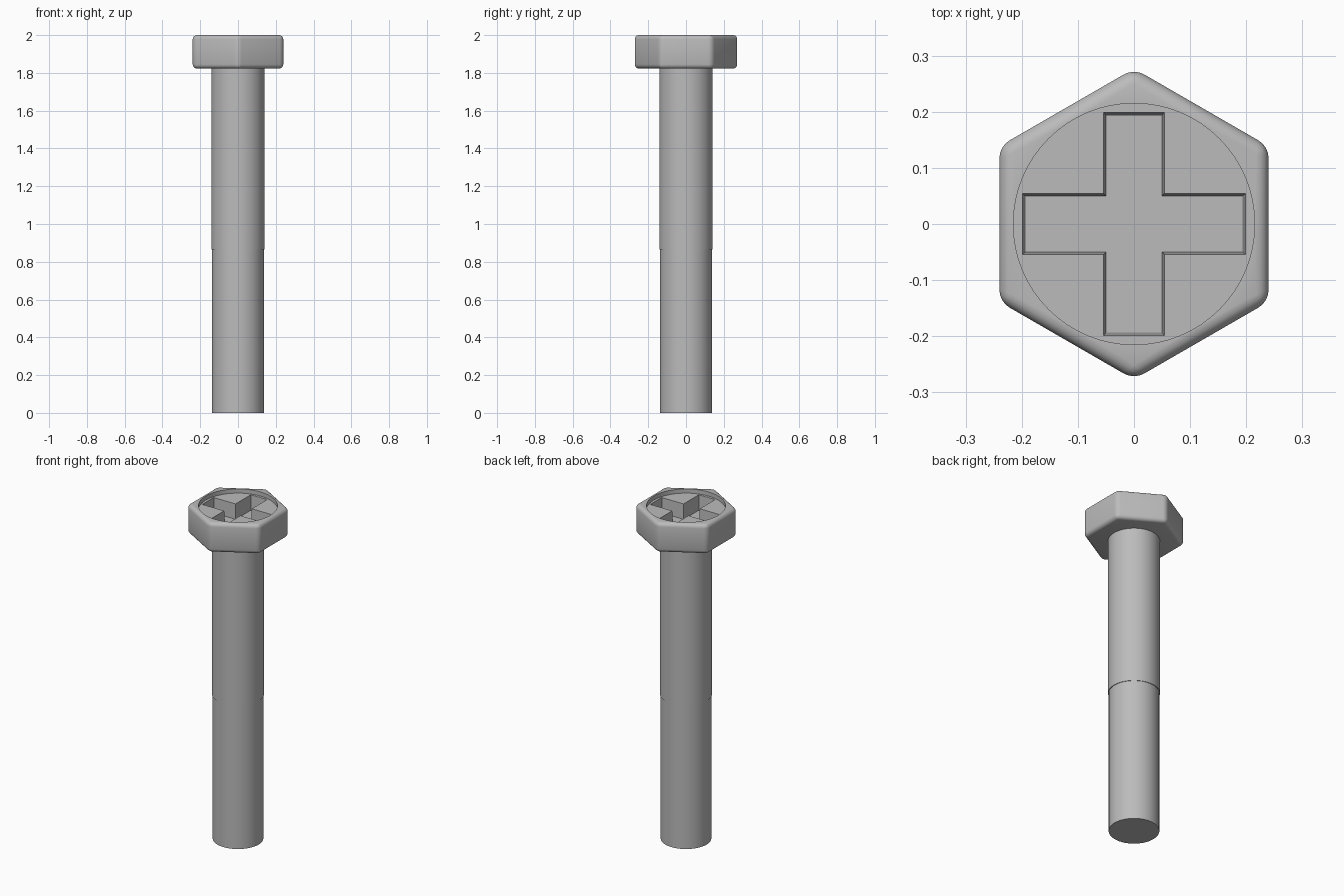
import bpy, bmesh, math

if "Cube" in bpy.data.objects:
    bpy.data.objects.remove(bpy.data.objects["Cube"], do_unlink=True)

steel = bpy.data.materials.new("grey_steel")
steel.use_nodes = True
colour = (0.5, 0.5, 0.5, 1)
steel.diffuse_color = colour
steel.node_tree.nodes["Principled BSDF"].inputs["Base Color"].default_value = colour


def ring(radius, sides, start=0.0):
    step = math.tau / sides
    return [(radius * math.cos(start + i * step), radius * math.sin(start + i * step))
            for i in range(sides)]


def loft(name, sections):
    """Skin matching outlines, each given as (height, points), and cap both ends."""
    bm = bmesh.new()
    loops = [[bm.verts.new((x, y, z)) for x, y in pts] for z, pts in sections]
    for low, high in zip(loops, loops[1:]):
        for i in range(len(low)):
            j = (i + 1) % len(low)
            bm.faces.new((low[i], low[j], high[j], high[i]))
    bm.faces.new(loops[0][::-1])
    bm.faces.new(loops[-1])
    mesh = bpy.data.meshes.new(name)
    bm.to_mesh(mesh)
    bm.free()
    mesh.materials.append(steel)
    obj = bpy.data.objects.new(name, mesh)
    bpy.context.collection.objects.link(obj)
    return obj


def activate(obj):
    bpy.ops.object.select_all(action="DESELECT")
    obj.select_set(True)
    bpy.context.view_layer.objects.active = obj


def cross(half_width, reach):
    """Plus-shaped outline, one arm turned through four quarters."""
    pts = []
    for k in range(4):
        c, s = round(math.cos(k * math.pi / 2)), round(math.sin(k * math.pi / 2))
        for x, y in ((reach, -half_width), (reach, half_width), (half_width, half_width)):
            pts.append((x * c - y * s, x * s + y * c))
    return pts


# Shank with a slightly thinner lower half
SIDES = 64
thick, thin = ring(0.1415, SIDES), ring(0.138, SIDES)
shank = loft("shank", [(0, thin), (0.866, thin), (0.866, thick), (1.83, thick)])

# Hexagonal head with rounded edges
hexagon = ring(0.277, 6, math.pi / 6)
head = loft("hex_head", [(1.823, hexagon), (2.0, hexagon)])
bevel = head.modifiers.new("rounding", "BEVEL")
bevel.width = 0.022
bevel.segments = 4

# Round dish and cross slot cut into the top
FLOOR = 1.975
dish = ring(0.215, SIDES)
cutters = [
    loft("dish_cutter", [(FLOOR, dish), (2.1, dish)]),
    loft("cross_cutter", [(1.885, cross(0.05, 0.193)), (FLOOR, cross(0.054, 0.199)),
                          (2.05, cross(0.054, 0.199))]),
]
for cutter in cutters:
    cut = head.modifiers.new(cutter.name, "BOOLEAN")
    cut.operation = "DIFFERENCE"
    cut.solver = "EXACT"
    cut.object = cutter
activate(head)
for name in [m.name for m in head.modifiers]:
    bpy.ops.object.modifier_apply(modifier=name)
for cutter in cutters:
    bpy.data.objects.remove(cutter, do_unlink=True)

# Smooth curved surfaces, keep crisp edges
for obj in (shank, head):
    activate(obj)
    bpy.ops.object.shade_smooth_by_angle(angle=math.radians(35))
